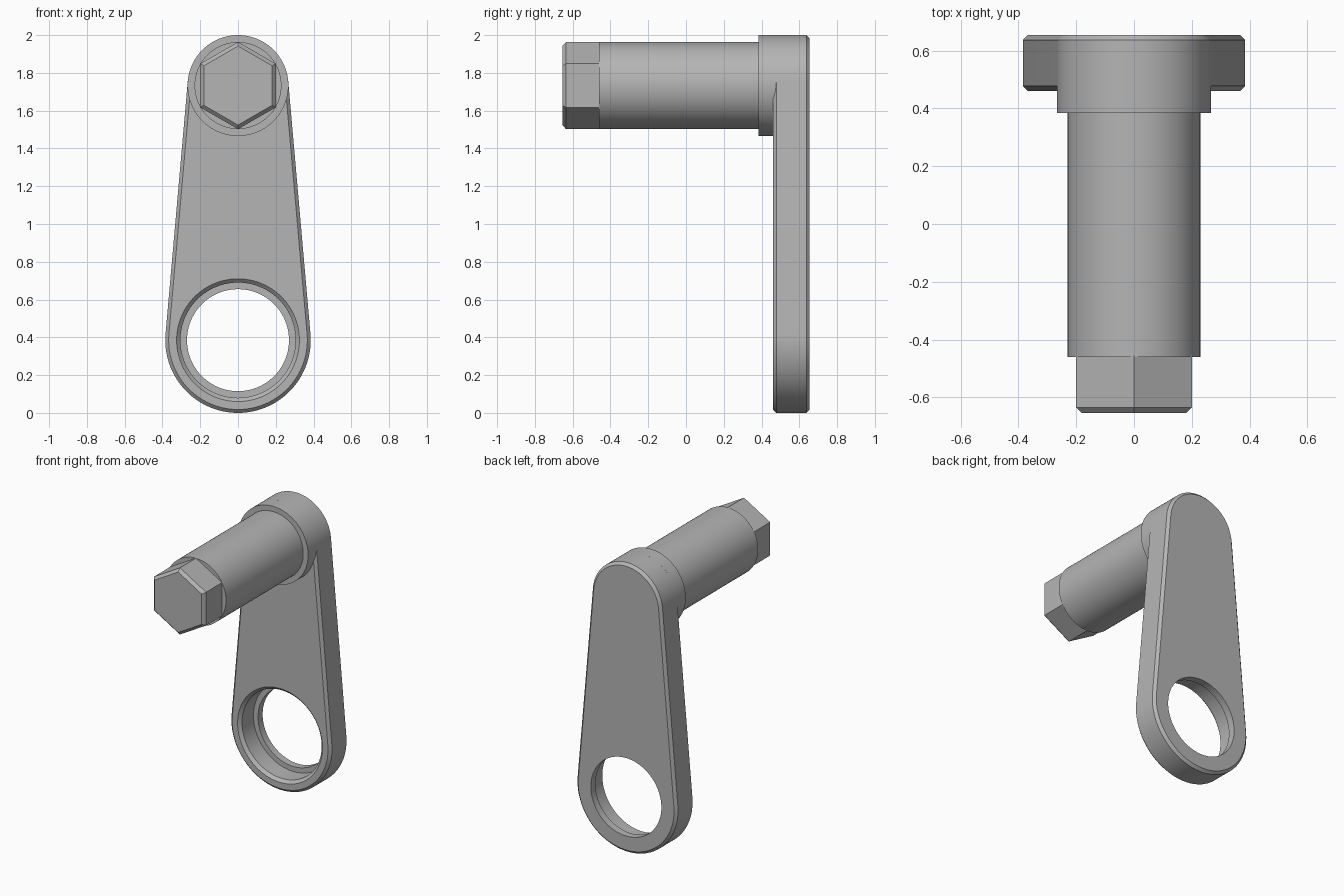
import bpy, bmesh
from math import sin, cos, asin, pi

cube = bpy.data.objects.get("Cube")
if cube:
    bpy.data.objects.remove(cube, do_unlink=True)

# Main dimensions
LOW_Z, LOW_R = 0.385, 0.385      # eye end of the arm
TOP_Z, TOP_R = 1.733, 0.267      # shaft end of the arm
FRONT, BACK = 0.46, 0.655        # arm faces
BEVEL = 0.018

steel = bpy.data.materials.new("plain grey metal")
steel.use_nodes = True
GREY = (0.46, 0.46, 0.46, 1)
steel.diffuse_color = GREY
steel.node_tree.nodes["Principled BSDF"].inputs["Base Color"].default_value = GREY


def arc(radius, z, start, end, steps):
    return [(radius * cos(start + (end - start) * i / steps),
             z + radius * sin(start + (end - start) * i / steps))
            for i in range(steps + 1)]


def circle(radius, z, sides, turn=0):
    return arc(radius, z, turn, turn + 2 * pi, sides)[:-1]


def arm_outline(inset):
    # two arcs joined by their common tangents
    a = asin((LOW_R - TOP_R) / (TOP_Z - LOW_Z))
    return (arc(TOP_R - inset, TOP_Z, a, pi - a, 48)
            + arc(LOW_R - inset, LOW_Z, pi - a, 2 * pi + a, 64))


def loft(name, sections):
    """Closed solid through (outline, y) sections."""
    bm = bmesh.new()
    rings = [[bm.verts.new((x, y, z)) for x, z in outline] for outline, y in sections]
    for r, s in zip(rings, rings[1:]):
        for i in range(len(r)):
            j = (i + 1) % len(r)
            bm.faces.new((r[i], r[j], s[j], s[i]))
    bm.faces.new(rings[0])
    bm.faces.new(rings[-1])
    bmesh.ops.recalc_face_normals(bm, faces=bm.faces)
    mesh = bpy.data.meshes.new(name)
    bm.to_mesh(mesh)
    bm.free()
    mesh.materials.append(steel)
    obj = bpy.data.objects.new(name, mesh)
    bpy.context.collection.objects.link(obj)
    return obj


def activate(obj):
    bpy.ops.object.select_all(action='DESELECT')
    obj.select_set(True)
    bpy.context.view_layer.objects.active = obj


# Tapered arm with chamfered rims
arm = loft("arm", [(arm_outline(BEVEL), FRONT), (arm_outline(0), FRONT + BEVEL),
                   (arm_outline(0), BACK - BEVEL), (arm_outline(BEVEL), BACK)])

# Stepped eye: chamfered counterbore in front, smaller hole through the back lip
steps = [(0.345, FRONT - 0.02), (0.305, FRONT + 0.02), (0.305, 0.605),
         (0.27, 0.605), (0.27, BACK + 0.05)]
cutter = loft("eye_cutter", [(circle(r, LOW_Z, 96), y) for r, y in steps])
cutter.hide_render = True
cut = arm.modifiers.new("eye", 'BOOLEAN')
cut.operation = 'DIFFERENCE'
cut.solver = 'EXACT'
cut.object = cutter
activate(arm)
bpy.ops.object.modifier_apply(modifier=cut.name)
bpy.data.objects.remove(cutter, do_unlink=True)

# Boss, round shaft and hexagonal tip along the front axis
boss = loft("boss", [(circle(TOP_R, TOP_Z, 96), y) for y in (0.385, FRONT + BEVEL)])
shaft = loft("shaft", [(circle(0.23, TOP_Z, 96), y) for y in (-0.46, 0.39)])
hex_radius = 0.2 / cos(pi / 6)
tip = loft("hex_tip", [(circle(hex_radius - 0.022, TOP_Z, 6, pi / 2), -0.655),
                       (circle(hex_radius, TOP_Z, 6, pi / 2), -0.635),
                       (circle(hex_radius, TOP_Z, 6, pi / 2), -0.455)])

for part in (arm, boss, shaft, tip):
    activate(part)
    bpy.ops.object.shade_smooth_by_angle(angle=pi / 6)
